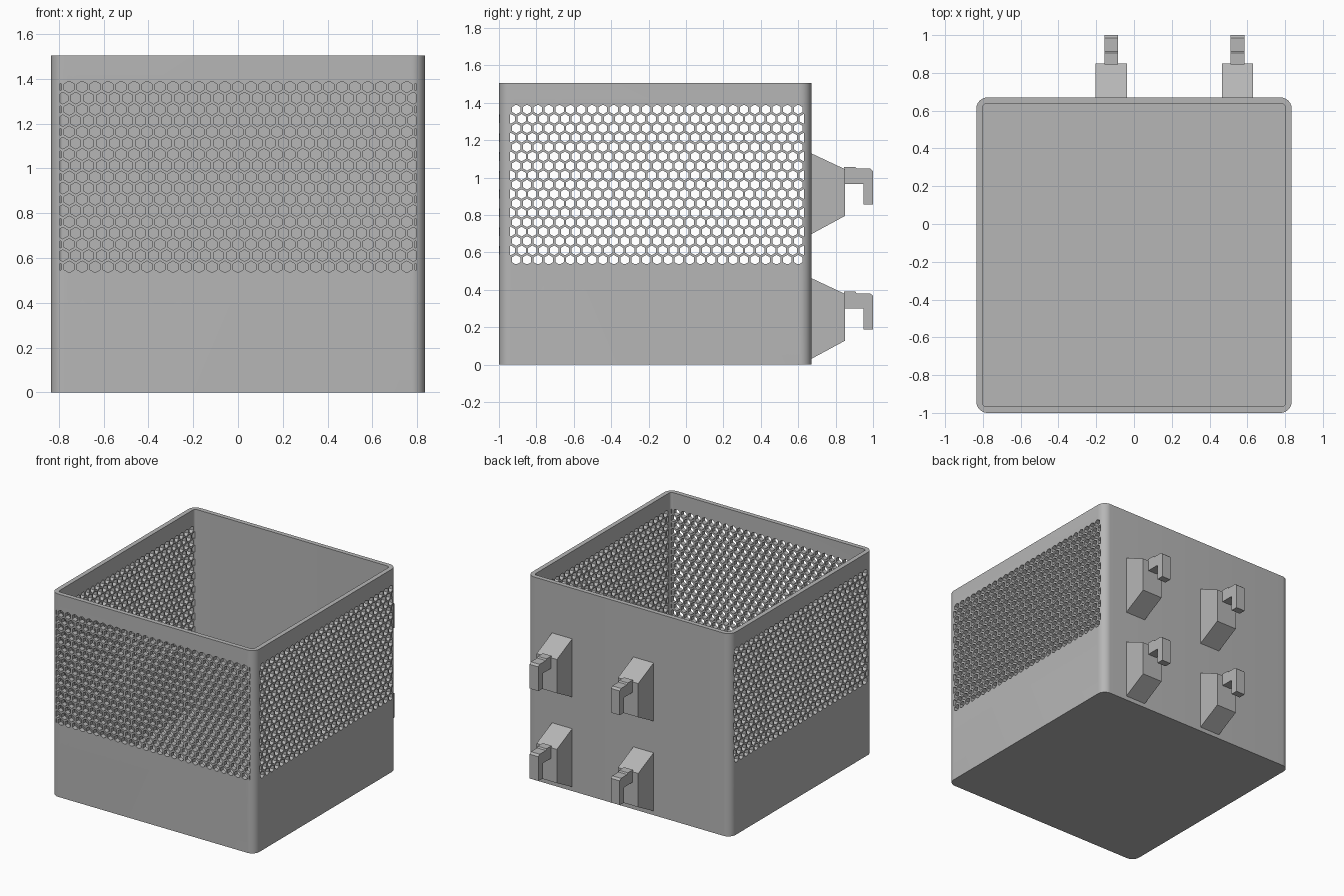
import bpy, bmesh, math
from mathutils import Vector, Matrix

if "Cube" in bpy.data.objects:
    bpy.data.objects.remove(bpy.data.objects["Cube"])

grey = bpy.data.materials.new("grey plastic")
grey.diffuse_color = (0.47, 0.47, 0.47, 1)
grey.use_nodes = True
grey.node_tree.nodes["Principled BSDF"].inputs["Base Color"].default_value = grey.diffuse_color

HALF, Y0, Y1, TOP, WALL = 0.835, -1.0, 0.67, 1.505, 0.034
BAND = (0.537, 1.388)               # perforated height range
PITCH, HOLE = 0.058, 0.045          # hexagon spacing and width across flats


def finish(bm, name):
    bmesh.ops.recalc_face_normals(bm, faces=bm.faces)
    me = bpy.data.meshes.new(name)
    bm.to_mesh(me)
    bm.free()
    me.materials.append(grey)
    ob = bpy.data.objects.new(name, me)
    bpy.context.collection.objects.link(ob)
    return ob


def rounded_loop(bm, inset, radius, z, seg=10):
    """Ring of vertices around a rounded rectangle."""
    cx, cy = HALF - inset - radius, (Y1 - Y0) / 2 - inset - radius
    ring = []
    for i, (sx, sy) in enumerate([(1, 1), (-1, 1), (-1, -1), (1, -1)]):
        for k in range(seg + 1):
            a = math.pi / 2 * (i + k / seg)
            ring.append(bm.verts.new((sx * cx + radius * math.cos(a),
                                      (Y0 + Y1) / 2 + sy * cy + radius * math.sin(a), z)))
    return ring


def basket():
    """Open box with a floor: outer skin, rim, inner skin."""
    bm = bmesh.new()
    rings = [rounded_loop(bm, 0, 0.06, 0), rounded_loop(bm, 0, 0.06, TOP),
             rounded_loop(bm, WALL, 0.018, TOP), rounded_loop(bm, WALL, 0.018, WALL)]
    n = len(rings[0])
    for a, b in zip(rings, rings[1:]):
        for i in range(n):
            j = (i + 1) % n
            bm.faces.new((a[i], a[j], b[j], b[i]))
    bm.faces.new(rings[0])
    bm.faces.new(rings[-1])
    return finish(bm, "basket")


def hex_cutter(name, u0, u1, matrix, depth):
    """Staggered hexagon prisms, clipped to the band, drawn in the local XZ plane."""
    bm = bmesh.new()
    row_step = PITCH * math.sqrt(3) / 2
    r = HOLE / math.sqrt(3)
    mid_u, mid_z = (u0 + u1) / 2, sum(BAND) / 2
    nu, nz = int((u1 - u0) / PITCH / 2) + 2, int((BAND[1] - BAND[0]) / row_step / 2) + 2
    for row in range(-nz, nz + 1):
        for col in range(-nu, nu + 1):
            u = mid_u + (col + 0.5 * (row % 2)) * PITCH
            z = mid_z + row * row_step
            bm.faces.new([bm.verts.new((u + r * math.sin(k * math.pi / 3), 0,
                                        z + r * math.cos(k * math.pi / 3))) for k in range(6)])
    for co, no in [((u0, 0, 0), (-1, 0, 0)), ((u1, 0, 0), (1, 0, 0)),
                   ((0, 0, BAND[0]), (0, 0, -1)), ((0, 0, BAND[1]), (0, 0, 1))]:
        bmesh.ops.bisect_plane(bm, geom=bm.verts[:] + bm.edges[:] + bm.faces[:],
                               plane_co=co, plane_no=no, clear_outer=True)
    # drop clipped slivers
    bmesh.ops.delete(bm, geom=[f for f in bm.faces if f.calc_area() < 5e-5], context='FACES')
    ext = bmesh.ops.extrude_face_region(bm, geom=bm.faces[:], use_keep_orig=True)
    bmesh.ops.translate(bm, vec=(0, depth, 0),
                        verts=[v for v in ext["geom"] if isinstance(v, bmesh.types.BMVert)])
    bmesh.ops.transform(bm, matrix=matrix, verts=bm.verts)
    ob = finish(bm, name)
    ob.hide_render = True
    return ob


def prism(name, profile, x, half_width):
    """Side profile (y, z) extruded across x."""
    bm = bmesh.new()
    f = bm.faces.new([bm.verts.new((x - half_width, y, z)) for y, z in profile])
    ext = bmesh.ops.extrude_face_region(bm, geom=[f], use_keep_orig=True)
    bmesh.ops.translate(bm, vec=(2 * half_width, 0, 0),
                        verts=[v for v in ext["geom"] if isinstance(v, bmesh.types.BMVert)])
    return finish(bm, name)


# Basket with perforated front, left and right walls
body = basket()
cutters = [
    hex_cutter("front_cutter", -0.795, 0.795, Matrix.Translation((0, Y0 - 0.05, 0)), 0.13),
    hex_cutter("side_cutter", -0.94, 0.632,
               Matrix.Translation((1, 0, 0)) @ Matrix.Rotation(math.pi / 2, 4, 'Z'), 2.0),
]
bpy.context.view_layer.objects.active = body
body.select_set(True)
for c in cutters:
    m = body.modifiers.new(c.name, 'BOOLEAN')
    m.operation, m.object, m.solver = 'DIFFERENCE', c, 'MANIFOLD'
    bpy.ops.object.modifier_apply(modifier=m.name)
for c in cutters:
    bpy.data.objects.remove(c)
bpy.ops.object.shade_smooth_by_angle(angle=math.radians(30))

# Four tapered mounts with hooks on the back wall
MOUNT = [(0.665, 0.695), (0.665, 1.132), (0.85, 1.045), (0.85, 0.795)]
HOOK = [(0.845, 0.967), (0.845, 1.058), (0.905, 1.058), (0.912, 1.048), (0.985, 1.048),
        (1.0, 1.035), (1.0, 0.855), (0.948, 0.855), (0.948, 0.967)]
for x, side in ((-0.12, "left"), (0.548, "right")):
    for dz, level in ((0, "upper"), (-0.667, "lower")):
        for part, profile, hw in (("mount", MOUNT, 0.083), ("hook", HOOK, 0.036)):
            prism(f"{level}_{side}_{part}", [(y, z + dz) for y, z in profile], x, hw)
